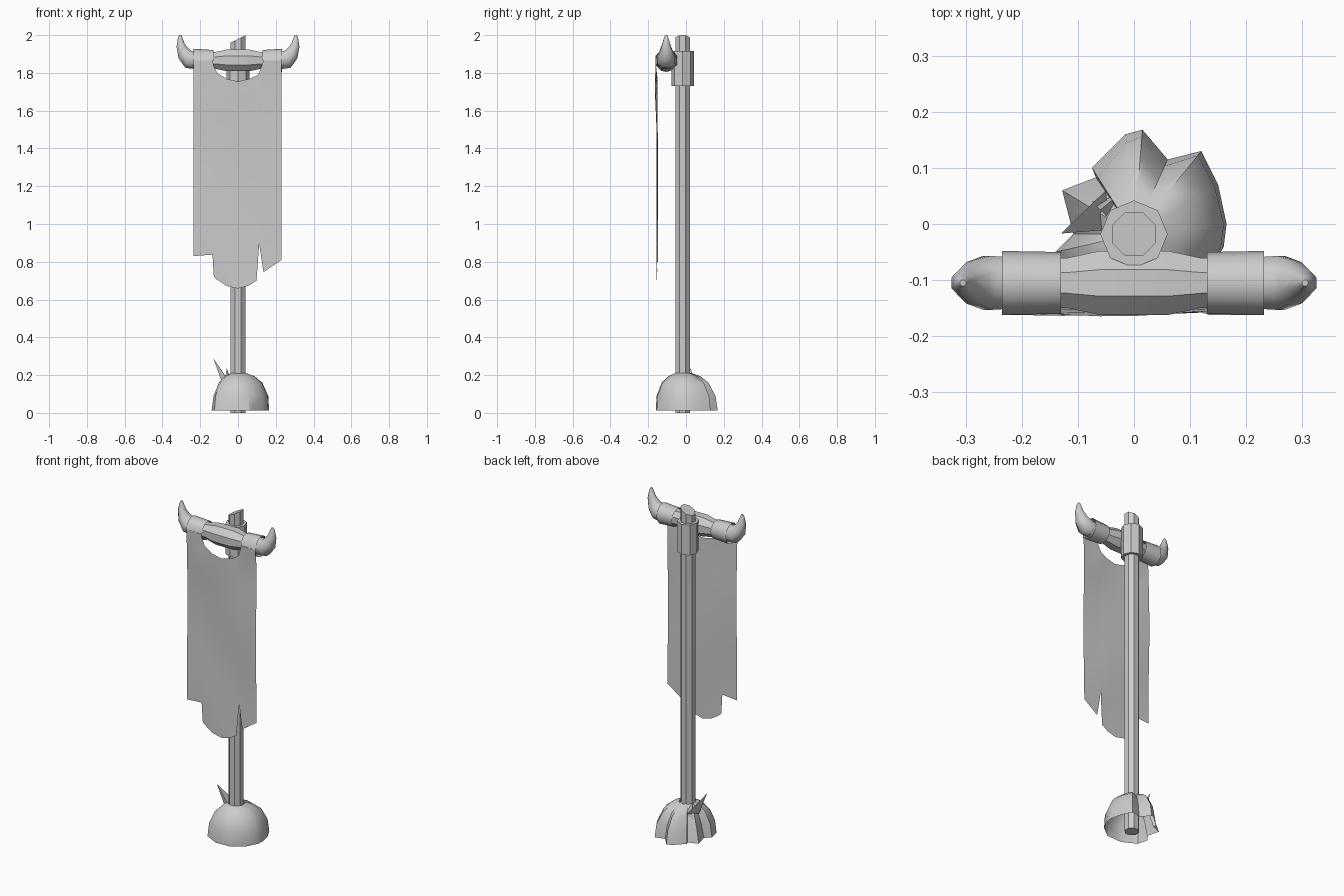
import bpy, bmesh, math
from mathutils import Vector

if "Cube" in bpy.data.objects:
    bpy.data.objects.remove(bpy.data.objects["Cube"])

POLE_Y = -0.018
BAR_Y, BAR_Z = -0.105, 1.866


def finish(name, verts, faces, angle=40, fix=True):
    me = bpy.data.meshes.new(name)
    me.from_pydata([tuple(v) for v in verts], [], faces)
    bm = bmesh.new()
    bm.from_mesh(me)
    bmesh.ops.remove_doubles(bm, verts=bm.verts, dist=1e-5)
    if fix:
        bmesh.ops.recalc_face_normals(bm, faces=bm.faces)
    bm.to_mesh(me)
    bm.free()
    ob = bpy.data.objects.new(name, me)
    bpy.context.collection.objects.link(ob)
    bpy.ops.object.select_all(action='DESELECT')
    bpy.context.view_layer.objects.active = ob
    ob.select_set(True)
    bpy.ops.object.shade_smooth_by_angle(angle=math.radians(angle))
    return ob


def bridge(rings, caps=True, closed=True):
    """Join equal-length rings of points into a skin."""
    n = len(rings[0])
    verts = [p for r in rings for p in r]
    faces = []
    for i in range(len(rings) - 1):
        for j in range(n if closed else n - 1):
            k = (j + 1) % n
            faces.append((i*n + j, i*n + k, (i+1)*n + k, (i+1)*n + j))
    if caps:
        faces.append(tuple(range(n)))
        faces.append(tuple(range(len(verts) - n, len(verts))))
    return verts, faces


def upright(radius, z, turn=0.0, slope=0.0):
    ring = []
    for i in range(8):
        a = turn + i * math.pi / 4
        x = radius * math.cos(a)
        ring.append((x, POLE_Y + radius * math.sin(a), z + slope * x))
    return ring


def tilted(x, z, r, tilt, flat=1.0):
    """Ring around a path in the xz plane, tilt 0 = path runs along +x."""
    ring = []
    for i in range(8):
        a = (i + 0.5) * math.pi / 4
        u, v = r * math.cos(a), r * flat * math.sin(a)
        ring.append((x - u * math.sin(tilt), BAR_Y + v, z + u * math.cos(tilt)))
    return ring


# Pole with slanted cut top, and socket collar
t = math.pi / 8
finish("pole", *bridge([upright(0.042, 0, t), upright(0.042, 1.98, t, 0.5)]))
finish("pole_collar", *bridge([upright(0.06, 1.73), upright(0.06, 1.915)]))

# Crossbar with thicker middle
profile = [(-0.24, 0.049), (-0.12, 0.048), (-0.06, 0.062), (0.06, 0.062),
           (0.12, 0.048), (0.24, 0.049)]
finish("crossbar", *bridge([tilted(x, BAR_Z, r, 0) for x, r in profile]))

# Upturned horns on both ends: x, z, radius, tilt
horn = [(0.225, 1.866, 0.050, 0.0), (0.262, 1.872, 0.052, 0.35),
        (0.287, 1.902, 0.040, 0.85), (0.303, 1.945, 0.025, 1.3),
        (0.306, 1.985, 0.013, 1.6), (0.305, 2.0, 0.006, 1.7)]
for side, s in (("right", 1), ("left", -1)):
    v, f = bridge([tilted(*h) for h in horn])
    finish("horn_" + side, [(s * p[0], p[1], p[2]) for p in v], f, 50)

# Torn banner: columns of x, top z, bottom z
columns = [(-0.235, 1.866, 0.83), (-0.135, 1.866, 0.838), (-0.128, 1.835, 0.72),
           (-0.11, 1.80, 0.705), (-0.06, 1.768, 0.672), (0, 1.755, 0.658),
           (0.06, 1.768, 0.675), (0.098, 1.785, 0.70), (0.112, 1.80, 0.895),
           (0.135, 1.866, 0.745), (0.23, 1.866, 0.81)]
ROWS = 10
grid = []
for x, top, bot in columns:
    col = []
    for i in range(ROWS + 1):
        z = top + (bot - top) * i / ROWS
        sag = math.exp(-((z - 1.74) / 0.12) ** 2) * math.cos(x * 6.5)
        y = -0.153 - 0.010 * sag + 0.004 * math.sin(z * 7 + x * 9)
        if i == 0 and top > 1.85:
            y = BAR_Y - 0.057
        col.append((x, y, z))
    grid.append(col)
finish("banner", *bridge(grid, caps=False, closed=False))

# Cloth loops wrapping the bar
for side, x0, x1 in (("left", -0.235, -0.13), ("right", 0.13, 0.232)):
    loops = []
    for x in (x0, x1):
        r = 0.062 if abs(x) > 0.2 else 0.055
        loops.append([(x, BAR_Y - min(r, 0.057) * math.cos(a), BAR_Z + r * math.sin(a))
                      for a in [math.radians(d) for d in range(0, 331, 30)]])
    finish("banner_loop_" + side, *bridge(loops, caps=False, closed=False))

# Folded wrapping at the foot: x, y, fullness (1 = round, 0 = straight fold)
foot = [(0.165, 0.0, 1), (0.15, 0.07, 0.95), (0.12, 0.13, 0.9), (0.06, 0.115, 0.75),
        (0.015, 0.168, 0.85), (-0.015, 0.16, 0.75), (-0.075, 0.10, 0.5),
        (-0.068, 0.083, 0.3), (-0.128, 0.06, 0.35), (-0.108, -0.018, 0.45),
        (-0.14, -0.05, 0.8), (-0.125, -0.115, 0.9), (-0.04, -0.16, 1),
        (0.06, -0.155, 1), (0.13, -0.10, 1), (0.16, -0.04, 1)]
levels = [(0.012, 1.0, 1.0), (0.09, 0.97, 0.74), (0.16, 0.78, 0.5),
          (0.195, 0.52, 0.36), (0.21, 0.27, 0.27)]
rings = []
for z, full, straight in levels:
    ring = []
    for x, y, b in foot:
        k = straight + (full - straight) * b
        ring.append((x * k, POLE_Y + (y - POLE_Y) * k, z))
    rings.append(ring)
finish("foot_wrap", *bridge(rings, caps=False), 35)

# Pointed scraps sticking out of the wrapping
def scrap(name, a, b, c, tip):
    finish(name, [a, b, c, tip], [(0, 1, 3), (1, 2, 3), (2, 0, 3), (0, 2, 1)], 20)

scrap("tall_scrap", (-0.045, -0.01, 0.16), (-0.05, 0.06, 0.17),
      (-0.085, -0.005, 0.16), (-0.13, -0.017, 0.29))
scrap("short_scrap", (-0.035, 0.0, 0.15), (-0.03, 0.05, 0.16),
      (-0.075, 0.04, 0.14), (-0.06, 0.025, 0.235))
